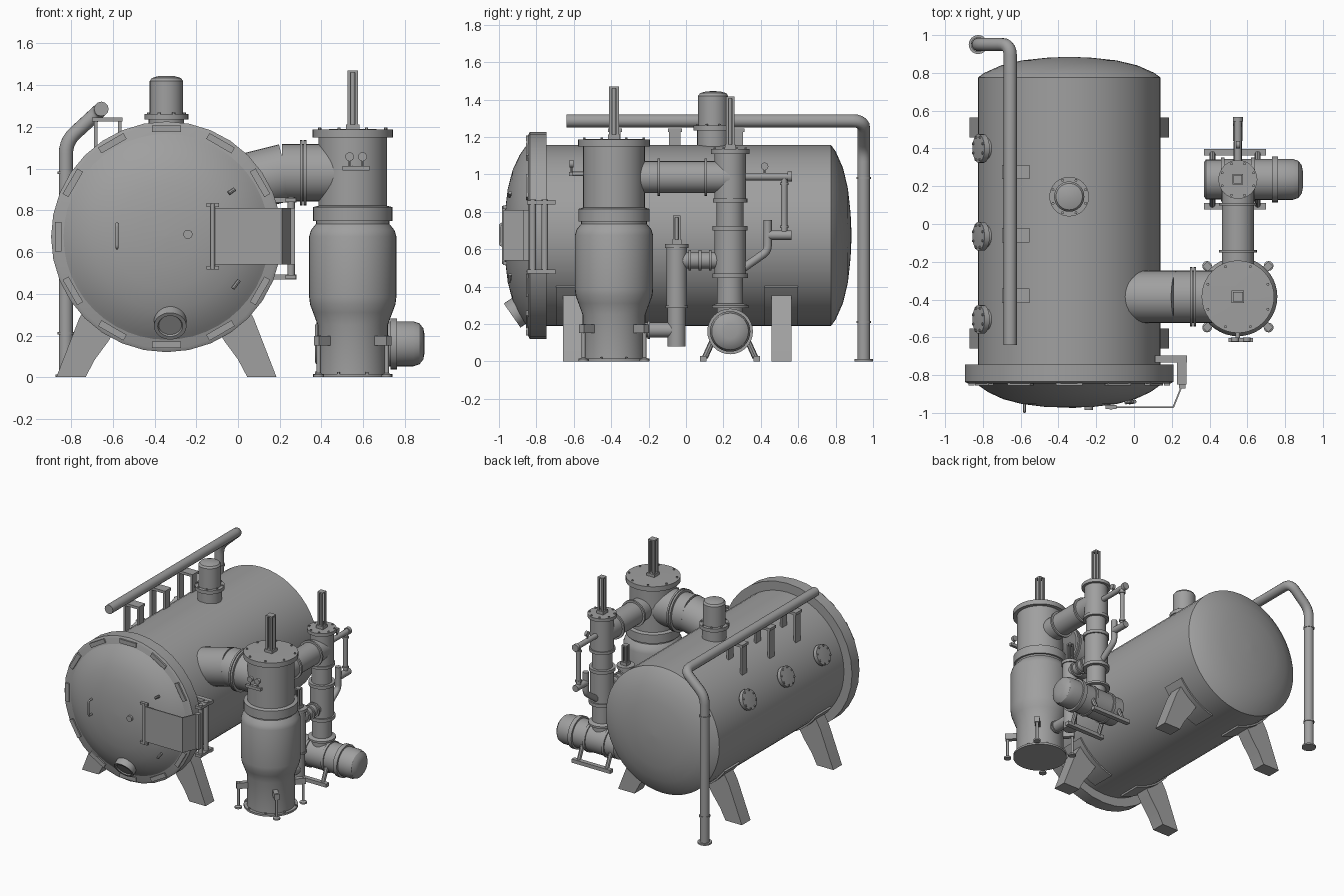
import bpy
import bmesh
from math import sin, cos, pi, radians
from mathutils import Vector, Matrix

old_cube = bpy.data.objects.get("Cube")
if old_cube:
    bpy.data.objects.remove(old_cube, do_unlink=True)

steel = bpy.data.materials.new("plain grey steel")
steel.use_nodes = True
GREY = (0.35, 0.35, 0.35, 1)
steel.diffuse_color = GREY
steel.node_tree.nodes["Principled BSDF"].inputs["Base Color"].default_value = GREY

X, Y, Z = Vector((1, 0, 0)), Vector((0, 1, 0)), Vector((0, 0, 1))
TANK_X, TANK_Z, TANK_R = -0.343, 0.673, 0.484
parts = []


def finish(name, mesh):
    mesh.materials.clear()
    mesh.materials.append(steel)
    obj = bpy.data.objects.new(name, mesh)
    bpy.context.collection.objects.link(obj)
    parts.append(obj)
    return obj


def from_bmesh(name, bm):
    bmesh.ops.recalc_face_normals(bm, faces=bm.faces)
    mesh = bpy.data.meshes.new(name)
    bm.to_mesh(mesh)
    bm.free()
    return finish(name, mesh)


def lathe(name, profile, origin, axis=Z, sides=32):
    """Spin (radius, distance) pairs round an axis and cap both ends."""
    place = Matrix.Translation(origin) @ axis.to_track_quat("Z", "Y").to_matrix().to_4x4()
    bm = bmesh.new()
    rings = []
    for radius, along in profile:
        rings.append([bm.verts.new(place @ Vector((radius * cos(2 * pi * i / sides),
                      radius * sin(2 * pi * i / sides), along))) for i in range(sides)])
    for low, high in zip(rings, rings[1:]):
        for i in range(sides):
            j = (i + 1) % sides
            bm.faces.new((low[i], low[j], high[j], high[i]))
    bm.faces.new(rings[0])
    bm.faces.new(rings[-1])
    return from_bmesh(name, bm)


def rod(name, start, end, radius, sides=16):
    start, end = Vector(start), Vector(end)
    span = end - start
    return lathe(name, [(radius, 0), (radius, span.length)], start, span.normalized(), sides)


def box(name, centre, size, turn=None):
    bm = bmesh.new()
    matrix = Matrix.Translation(centre) @ (turn or Matrix()) @ Matrix.Diagonal((*size, 1))
    bmesh.ops.create_cube(bm, size=1, matrix=matrix)
    return from_bmesh(name, bm)


def prism(name, outline, y0, y1):
    """Extrude an x-z outline along y."""
    bm = bmesh.new()
    face = bm.faces.new([bm.verts.new((x, y0, z)) for x, z in outline])
    grown = bmesh.ops.extrude_face_region(bm, geom=[face])["geom"]
    bmesh.ops.translate(bm, vec=(0, y1 - y0, 0),
                        verts=[v for v in grown if isinstance(v, bmesh.types.BMVert)])
    return from_bmesh(name, bm)


def pipe(name, points, radius, bend=0.05):
    """Sweep a round pipe along a path with rounded corners."""
    points = [Vector(p) for p in points]
    path = [points[0]]
    for a, b, c in zip(points, points[1:], points[2:]):
        p, q = b + (a - b).normalized() * bend, b + (c - b).normalized() * bend
        for k in range(6):
            t = k / 5
            path.append(p * (1 - t) ** 2 + b * 2 * t * (1 - t) + q * t * t)
    path.append(points[-1])
    curve = bpy.data.curves.new(name, "CURVE")
    curve.dimensions = "3D"
    curve.bevel_depth, curve.bevel_resolution, curve.use_fill_caps = radius, 4, True
    spline = curve.splines.new("POLY")
    spline.points.add(len(path) - 1)
    for point, place in zip(spline.points, path):
        point.co = (*place, 1)
    temp = bpy.data.objects.new(name, curve)
    mesh = bpy.data.meshes.new_from_object(temp)
    bpy.data.objects.remove(temp)
    return finish(name, mesh)


def bolts(name, centre, radius, axis, count=8, size=0.008):
    turn = axis.to_track_quat("Z", "Y")
    for i in range(count):
        a = 2 * pi * (i + 0.5) / count
        spot = Vector(centre) + turn @ Vector((radius * cos(a), radius * sin(a), 0))
        lathe(name, [(size, -0.004), (size, 0.008)], spot, axis, 6)


def ring(name, centre, radius, axis, width=0.014):
    lathe(name, [(radius, -width / 2), (radius, width / 2)], centre, axis)


def valve_stem(name, x, y, z, height, width):
    """Open four-post frame with a spindle inside."""
    box(name + "_base", (x, y, z + 0.012), (width * 1.25, width * 1.25, 0.024))
    for sx in (-1, 1):
        for sy in (-1, 1):
            box(name + "_post", (x + sx * width * 0.36, y + sy * width * 0.36, z + height / 2),
                (width * 0.28, width * 0.28, height))
    rod(name + "_spindle", (x, y, z), (x, y, z + height), width * 0.25)
    box(name + "_cap", (x, y, z + height - 0.005), (width, width, 0.01))


# Main tank, flange and domed door
axis_point = Vector((TANK_X, 0, TANK_Z))
lathe("tank_body", [(TANK_R, -0.76), (TANK_R, 0.775), (0.45, 0.8), (0.36, 0.84), (0.25, 0.866),
                    (0.12, 0.88), (0.01, 0.885)], axis_point, Y, 48)
lathe("tank_flange", [(0.535, -0.845), (0.553, -0.835), (0.553, -0.745)], axis_point, Y, 32)
lathe("front_door", [(0.01, -0.972), (0.13, -0.968), (0.25, -0.953), (0.35, -0.927),
                     (0.43, -0.89), (0.475, -0.858), (0.5, -0.84)], axis_point, Y, 48)
for i in range(12):
    a = i * pi / 6
    box("door_clamp", (TANK_X + 0.518 * cos(a), -0.846, TANK_Z + 0.518 * sin(a)),
        (0.032, 0.02, 0.14), Matrix.Rotation(-a, 4, "Y"))

# Door fittings
pipe("door_handle", [(-0.58, -0.94, 0.735), (-0.58, -0.994, 0.735), (-0.58, -0.994, 0.62),
                     (-0.58, -0.94, 0.62)], 0.007, 0.015)
lathe("door_knob", [(0.022, 0), (0.022, 0.025), (0.012, 0.034)], (-0.24, -0.985, 0.685), Y, 16)
tilt = Vector((0, -0.82, -0.57))
lathe("door_window", [(0.078, -0.06), (0.078, 0.03), (0.06, 0.03), (0.055, 0.022)],
      (-0.325, -0.905, 0.262), tilt)
for x, z, lean in ((-0.03, 0.892, 0.02), (-0.01, 0.445, 0.04)):
    rod("door_latch", (x - 0.015, -0.945, z - lean / 2), (x + 0.015, -0.94, z + lean / 2), 0.01, 8)

# Hinge sheet and hinge frame
prism("hinge_sheet", [(-0.11, 0.54), (0.21, 0.54), (0.21, 0.81), (-0.11, 0.81)], -0.975, -0.967)
pipe_turn = Matrix.Rotation(radians(68), 4, "Z")
box("hinge_sheet_bend", (0.23, -0.915, 0.675), (0.12, 0.008, 0.27), pipe_turn)
box("hinge_sheet_end", (0.255, -0.855, 0.675), (0.035, 0.03, 0.27))
rod("hinge_bar", (-0.122, -0.973, 0.52), (-0.122, -0.973, 0.83), 0.011)
for z in (0.525, 0.825):
    box("hinge_bar_end", (-0.122, -0.968, z), (0.06, 0.022, 0.018))
for z in (0.48, 0.85):
    box("hinge_arm", (0.195, -0.715, z), (0.17, 0.035, 0.025))
    box("hinge_bracket", (0.253, -0.775, z), (0.05, 0.15, 0.02))
for y in (-0.82, -0.755):
    rod("hinge_post", (0.255, y, 0.47), (0.255, y, 0.865), 0.018)

# Legs and curved saddle pads, mirrored about the tank axis
for side in (-1, 1):
    for y in (-0.605, 0.51):
        outline = [(0.528, 0), (0.388, 0), (0.343, 0.085), (0.28, 0.17), (0.2, 0.3),
                   (0.34, 0.42), (0.418, 0.283)]
        prism("tank_leg", [(TANK_X + side * x, z) for x, z in outline], y - 0.053, y + 0.053)
        arc = [radians(-76 + 6 * k) for k in range(8)]
        pad = [(r, a) for r, path in ((0.496, arc), (0.47, arc[::-1])) for a in path]
        prism("saddle_pad", [(TANK_X + side * r * cos(a), TANK_Z + r * sin(a)) for r, a in pad],
              y - 0.09, y + 0.09)

# Round ports on the tank side
for y in (0.4, -0.065, -0.505):
    a = radians(155)
    out = Vector((cos(a), 0, sin(a)))
    base = Vector((TANK_X, y, TANK_Z)) + out * 0.46
    lathe("side_port", [(0.058, 0), (0.058, 0.04), (0.076, 0.04), (0.076, 0.07), (0.03, 0.074)], base, out, 24)
    bolts("side_port_bolt", base + out * 0.07, 0.064, out, 8, 0.007)

# Chimney on the tank
lathe("chimney", [(0.085, 1.1), (0.085, 1.235), (0.105, 1.235), (0.105, 1.262), (0.08, 1.262),
                  (0.08, 1.42), (0.07, 1.434), (0.04, 1.443), (0.005, 1.445)], (TANK_X, 0.145, 0))
bolts("chimney_bolt", (TANK_X, 0.145, 1.262), 0.093, Z)

# Overhead pipe, its downpipe and supports
pipe("overhead_pipe", [(-0.655, -0.64, 1.286), (-0.655, 0.95, 1.286), (-0.825, 0.95, 1.13),
                       (-0.825, 0.95, 0)], 0.035, 0.06)
for z in (0.98, 0.21):
    ring("downpipe_joint", (-0.825, 0.95, z), 0.039, Z, 0.012)
ring("downpipe_foot", (-0.825, 0.95, 0.006), 0.05, Z, 0.012)
for y in (0.275, -0.06, -0.38):
    box("pipe_support_top", (-0.627, y, 1.236), (0.145, 0.075, 0.02))
    for x, low in ((-0.682, 0.98), (-0.567, 1.06)):
        box("pipe_support_post", (x, y, (low + 1.23) / 2), (0.018, 0.06, 1.23 - low))

# Large upright vessel
VX, VY = 0.55, -0.385
lathe("large_vessel", [(0.19, 0), (0.19, 0.015), (0.168, 0.015), (0.168, 0.25), (0.19, 0.31),
      (0.205, 0.35), (0.209, 0.385), (0.209, 0.675), (0.2, 0.705), (0.176, 0.735), (0.176, 0.748),
      (0.19, 0.748), (0.19, 0.815), (0.165, 0.822), (0.165, 1.15), (0.192, 1.15), (0.192, 1.187),
      (0.05, 1.19)], (VX, VY, 0), Z, 40)
bolts("large_lid_bolt", (VX, VY, 1.188), 0.172, Z)
bolts("large_base_bolt", (VX, VY, 0.016), 0.179, Z)
valve_stem("large_stem", VX, VY, 1.188, 0.282, 0.052)
for sx in (-1, 1):
    for sy in (-1, 1):
        foot = Vector((VX + sx * 0.163, VY + sy * 0.163, 0))
        lathe("levelling_foot", [(0.026, 0), (0.026, 0.012), (0.01, 0.02), (0.01, 0.2)], foot, Z, 12)
        box("foot_bracket", (VX + sx * 0.135, VY + sy * 0.135, 0.175), (0.11, 0.035, 0.045),
            Matrix.Rotation(sx * sy * pi / 4, 4, "Z"))

# Gauges on the large vessel
box("gauge_bar", (0.565, -0.615, 1.002), (0.13, 0.022, 0.022))
rod("gauge_feed", (0.55, -0.53, 1.002), (0.55, -0.61, 1.002), 0.012)
for x in (0.535, 0.597):
    rod("gauge_stalk", (x, -0.612, 1), (x, -0.612, 1.05), 0.005, 8)
    ring("gauge_dial", (x, -0.612, 1.057), 0.021, Y, 0.022)

# Duct from tank to large vessel
rod("duct_straight", (0.21, VY, 0.98), (0.5, VY, 0.98), 0.138, 32)
rod("duct_sloped", (-0.1, VY, 0.9), (0.23, VY, 0.982), 0.138, 32)
for x in (0.303, 0.322):
    ring("duct_flange", (x, VY, 0.98), 0.157, X)

# Duct between the upright vessels
PY = 0.236
rod("link_duct", (VX, -0.3, 0.985), (VX, PY, 0.985), 0.085, 32)
for y in (-0.145, 0.105):
    ring("link_flange", (VX, y, 0.985), 0.1, Y)

# Slim upright vessel
lathe("slim_vessel", [(0.07, 0.15), (0.07, 0.285), (0.098, 0.285), (0.098, 0.3), (0.07, 0.31),
      (0.07, 0.445), (0.095, 0.445), (0.095, 0.47), (0.084, 0.47), (0.084, 0.7), (0.094, 0.7),
      (0.094, 0.725), (0.072, 0.725), (0.072, 0.85), (0.092, 0.85), (0.092, 0.872), (0.084, 0.872),
      (0.084, 1.11), (0.103, 1.11), (0.103, 1.135)], (VX, PY, 0))
bolts("slim_lid_bolt", (VX, PY, 1.135), 0.09, Z)
valve_stem("slim_stem", VX, PY, 1.135, 0.28, 0.045)

# Side bypass pipe on the slim vessel
rod("bypass_top", (VX, PY, 0.988), (VX, 0.565, 0.988), 0.02)
ring("bypass_end", (VX, 0.555, 0.988), 0.027, Y, 0.025)
rod("bypass_drop", (VX, 0.525, 0.67), (VX, 0.525, 0.99), 0.017)
for z in (0.72, 0.95):
    ring("bypass_joint", (VX, 0.525, z), 0.023, Z)
rod("bypass_lower", (VX, 0.44, 0.675), (VX, 0.565, 0.675), 0.025)
pipe("bypass_return", [(VX, 0.437, 0.757), (VX, 0.437, 0.59), (VX, 0.28, 0.48)], 0.022, 0.03)
rod("bypass_gauge_stalk", (VX, 0.42, 0.99), (VX, 0.42, 1.04), 0.005, 8)
ring("bypass_gauge", (VX, 0.42, 1.043), 0.02, X, 0.02)

# Horizontal blower on its rails
lathe("blower", [(0.09, 0.37), (0.105, 0.38), (0.105, 0.46), (0.116, 0.46), (0.116, 0.48),
      (0.108, 0.48), (0.108, 0.62), (0.116, 0.62), (0.116, 0.64), (0.108, 0.64), (0.108, 0.73),
      (0.122, 0.73), (0.122, 0.762), (0.108, 0.762), (0.108, 0.84), (0.098, 0.87), (0.075, 0.888),
      (0.04, 0.895)], (0, PY, 0.16), X)
for side in (-1, 1):
    box("blower_rail", (0.535, PY + side * 0.143, 0.014), (0.33, 0.035, 0.028))
    for x in (0.415, 0.655):
        rod("blower_leg", (x, PY + side * 0.085, 0.13), (x, PY + side * 0.135, 0.02), 0.016, 8)

# Small valve vessel between the other two
SY = -0.05
lathe("small_vessel", [(0.048, 0.08), (0.048, 0.285), (0.06, 0.285), (0.06, 0.3), (0.055, 0.3),
      (0.055, 0.605), (0.063, 0.605), (0.063, 0.628)], (VX, SY, 0), Z, 24)
valve_stem("small_stem", VX, SY, 0.628, 0.152, 0.04)
rod("small_outlet", (VX, SY, 0.54), (VX, PY, 0.54), 0.044, 24)
for y in (0.02, 0.075, 0.13):
    ring("small_outlet_flange", (VX, y, 0.54), 0.055, Y)
rod("small_inlet", (VX, -0.25, 0.168), (VX, SY, 0.168), 0.04, 24)
ring("small_inlet_flange", (VX, -0.2, 0.168), 0.048, Y)

# Smooth shading with crisp edges
bpy.ops.object.select_all(action="DESELECT")
for obj in parts:
    obj.select_set(True)
bpy.context.view_layer.objects.active = parts[0]
bpy.ops.object.shade_smooth_by_angle(angle=radians(32))
